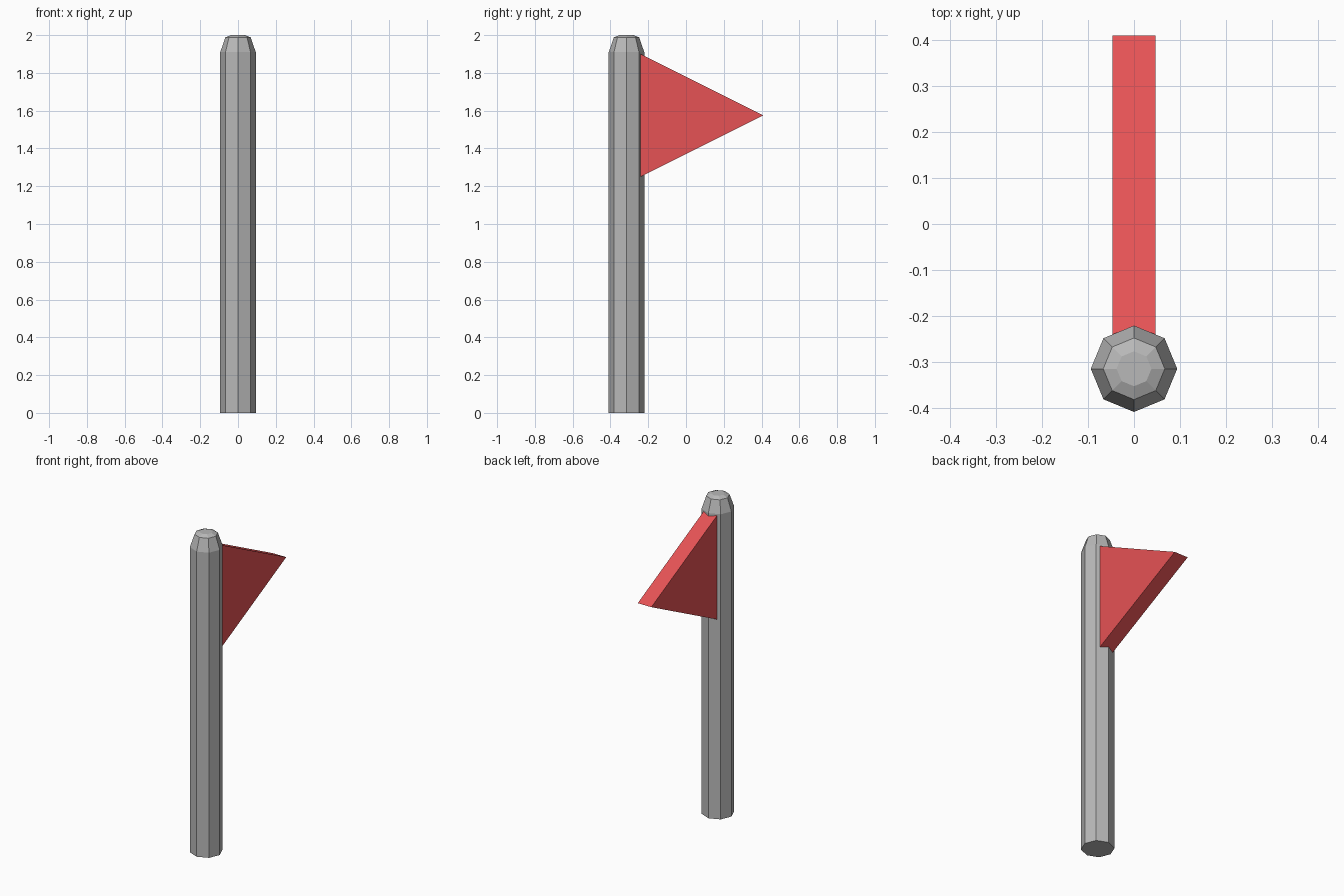
import bpy, bmesh, math

if "Cube" in bpy.data.objects:
    bpy.data.objects.remove(bpy.data.objects["Cube"])


def material(name, rgb):
    m = bpy.data.materials.new(name)
    m.diffuse_color = (*rgb, 1.0)
    m.use_nodes = True
    m.node_tree.nodes["Principled BSDF"].inputs["Base Color"].default_value = m.diffuse_color
    return m


def loft(name, rings, mat):
    """Join matching rings of points with quads and cap both ends."""
    bm = bmesh.new()
    loops = [[bm.verts.new(p) for p in ring] for ring in rings]
    n = len(loops[0])
    for a, b in zip(loops, loops[1:]):
        for i in range(n):
            j = (i + 1) % n
            bm.faces.new((a[i], a[j], b[j], b[i]))
    bm.faces.new(loops[0][::-1])
    bm.faces.new(loops[-1])
    bmesh.ops.recalc_face_normals(bm, faces=bm.faces)
    me = bpy.data.meshes.new(name)
    bm.to_mesh(me)
    bm.free()
    me.materials.append(mat)
    ob = bpy.data.objects.new(name, me)
    bpy.context.collection.objects.link(ob)
    return ob


grey = material("pole grey", (0.48, 0.48, 0.48))
red = material("flag red", (0.79, 0.085, 0.09))

# Eight-sided pole with a rounded top
POLE_Y = -0.315
profile = [(0.094, 0.0), (0.094, 1.91), (0.067, 1.988), (0.038, 2.0)]
loft("pole", [[(r * math.cos(i * math.pi / 4), POLE_Y + r * math.sin(i * math.pi / 4), z)
               for i in range(8)] for r, z in profile], grey)

# Thick triangular pennant, its base sunk slightly into the pole
triangle = [(-0.25, 1.905), (-0.25, 1.245), (0.41, 1.575)]
loft("flag", [[(x, y, z) for y, z in triangle] for x in (-0.047, 0.047)], red)
